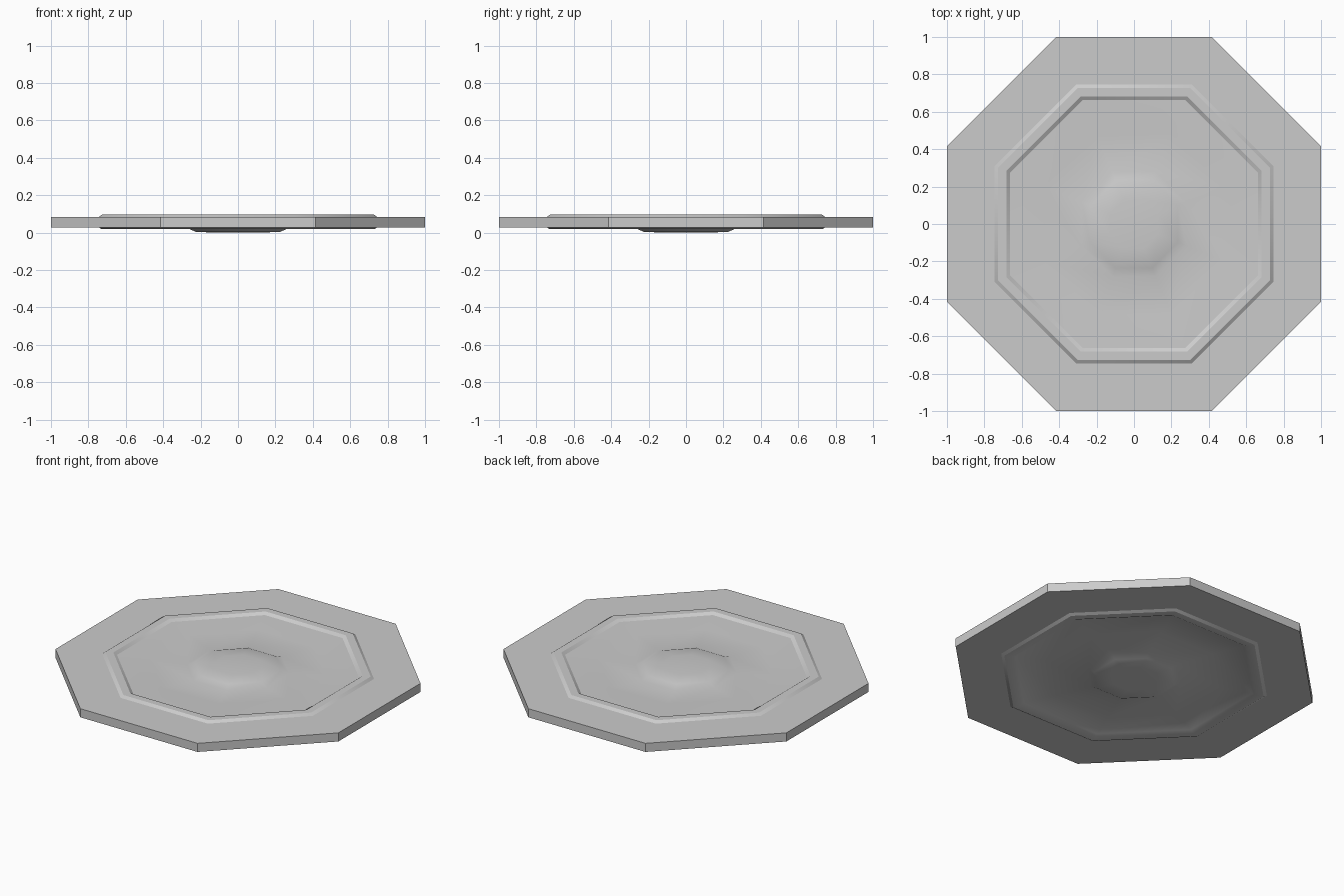
import bpy, bmesh, math

cube = bpy.data.objects.get("Cube")
if cube:
    bpy.data.objects.remove(cube, do_unlink=True)

grey = bpy.data.materials.new("plain grey")
grey.use_nodes = True
colour = (0.6, 0.6, 0.6, 1)
grey.diffuse_color = colour
grey.node_tree.nodes["Principled BSDF"].inputs["Base Color"].default_value = colour

SIDES = 8

# Half section as (distance to the flat side, height)
top = [(1, .083), (.745, .083), (.727, .096), (.683, .096), (.663, .083),
       (.48, .077), (.28, .066), (.235, .084), (.13, .092)]
bottom = [(.13, .001), (.225, .003), (.26, .02), (.48, .028), (.663, .028),
          (.683, .018), (.727, .018), (.745, .028), (1, .028)]


def octagon_ring(bm, apothem, z):
    r = apothem / math.cos(math.pi / SIDES)
    angles = [math.tau * (i + .5) / SIDES for i in range(SIDES)]
    return [bm.verts.new((r * math.cos(a), r * math.sin(a), z)) for a in angles]


def fan(bm, ring, z):
    centre = bm.verts.new((0, 0, z))
    for i in range(SIDES):
        bm.faces.new((ring[i], ring[(i + 1) % SIDES], centre))


# Octagonal slab with a raised band and a domed middle on both sides
bm = bmesh.new()
rings = [octagon_ring(bm, a, z) for a, z in top + bottom]
fan(bm, rings[len(top) - 1], .095)
fan(bm, rings[len(top)], 0)
for k, ring in enumerate(rings):
    if k == len(top) - 1:
        continue
    nxt = rings[(k + 1) % len(rings)]
    for i in range(SIDES):
        j = (i + 1) % SIDES
        bm.faces.new((ring[i], ring[j], nxt[j], nxt[i]))
bmesh.ops.recalc_face_normals(bm, faces=bm.faces)
mesh = bpy.data.meshes.new("octagonal_plate")
bm.to_mesh(mesh)
bm.free()
mesh.materials.append(grey)
plate = bpy.data.objects.new("octagonal_plate", mesh)
bpy.context.collection.objects.link(plate)

# Soft dome and dish, crisp rim and band
bpy.context.view_layer.objects.active = plate
plate.select_set(True)
bpy.ops.object.shade_smooth_by_angle(angle=math.radians(29))
